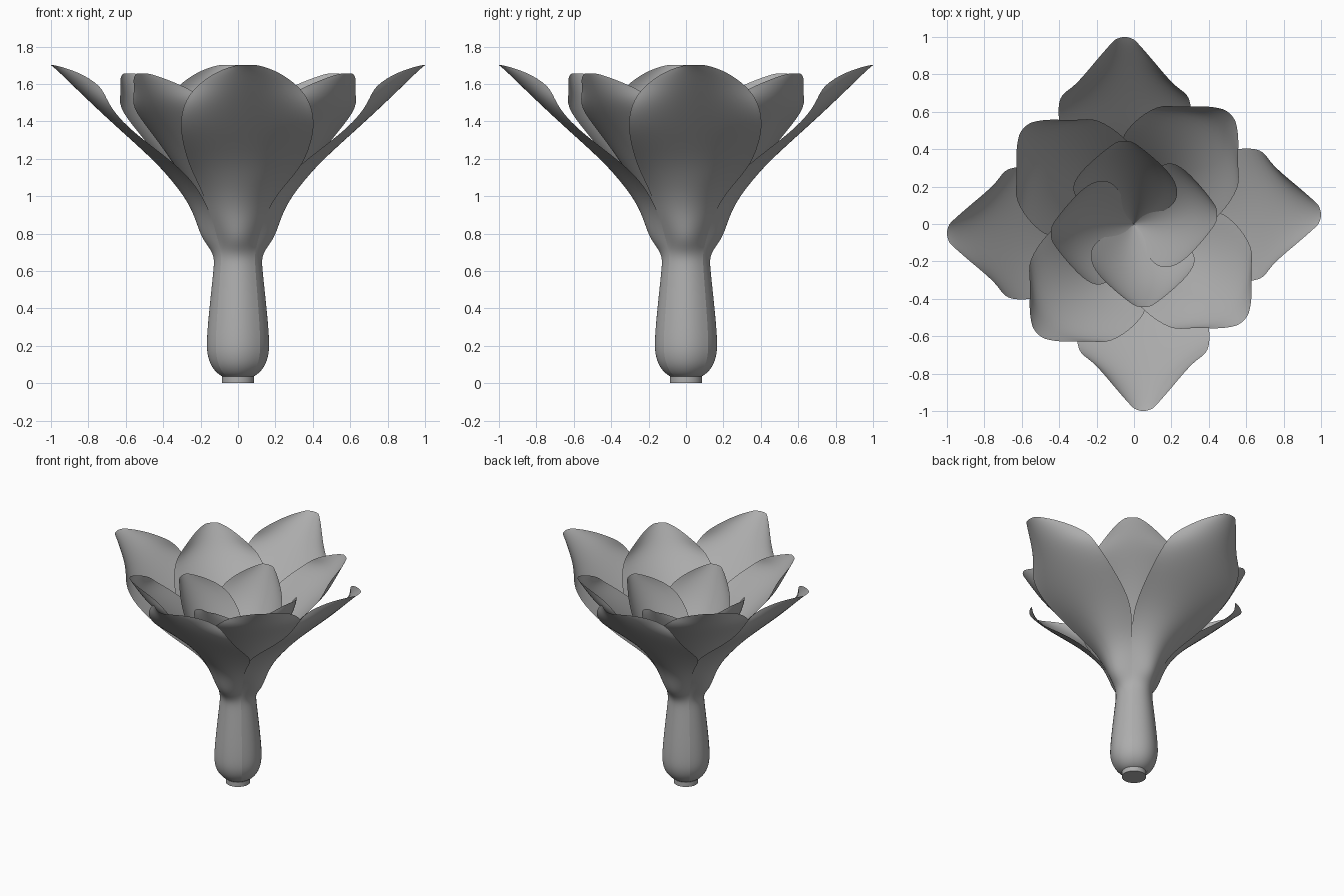
import bpy, bmesh, math

COLS = 8

grey = bpy.data.materials.new("dark_grey")
grey.diffuse_color = (0.42, 0.42, 0.42, 1)


def petal(name, rows, angle):
    """Sheet from rows of (mid radius, height, half width, edge inset, sideways shift)."""
    bm = bmesh.new()
    ca, sa = math.cos(angle), math.sin(angle)
    grid = []
    for r, z, w, d, shift in rows:
        line = []
        for i in range(COLS + 1):
            s = 2 * i / COLS - 1
            u, v = r - d * s * s, shift + w * s
            line.append(bm.verts.new((u * ca - v * sa, u * sa + v * ca, z)))
        grid.append(line)
    for a, b in zip(grid, grid[1:]):
        for i in range(COLS):
            bm.faces.new((a[i], a[i + 1], b[i + 1], b[i]))
    me = bpy.data.meshes.new(name)
    bm.to_mesh(me)
    bm.free()
    for p in me.polygons:
        p.use_smooth = True
    me.materials.append(grey)
    ob = bpy.data.objects.new(name, me)
    bpy.context.collection.objects.link(ob)
    sub = ob.modifiers.new("smooth", 'SUBSURF')
    sub.levels = sub.render_levels = 2


def tube(r, z):
    # quarter of the closed round tube
    return (r, z, r * 0.71, r * 0.29, 0)


# outer petals: lower quarters close into the bulbous tube, tops flare out
outer = [tube(0.07, 0.03), tube(0.105, 0.045), tube(0.145, 0.09), tube(0.165, 0.15),
         tube(0.17, 0.22), tube(0.154, 0.4), tube(0.132, 0.6), tube(0.126, 0.67),
         (0.15, 0.72, 0.095, 0.055, 0), (0.2, 0.78, 0.11, 0.09, 0),
         (0.235, 0.9, 0.15, 0.09, 0), (0.29, 1.0, 0.19, 0.10, 0.01),
         (0.37, 1.1, 0.26, 0.11, 0.03), (0.46, 1.2, 0.32, 0.09, 0.045),
         (0.65, 1.37, 0.365, 0.05, 0.05), (0.79, 1.5, 0.34, 0.09, 0.05),
         (0.885, 1.59, 0.275, 0.16, 0.05), (0.965, 1.67, 0.16, 0.10, 0.05),
         (1.0, 1.7, 0.06, 0.02, 0.05)]

# middle petals on the diagonals
middle = [(0.09, 0.65, 0.06, 0.03, 0), (0.15, 0.8, 0.10, 0.06, 0),
          (0.26, 1.0, 0.20, 0.11, 0.02), (0.40, 1.2, 0.32, 0.17, 0.04),
          (0.53, 1.35, 0.345, 0.16, 0.05), (0.66, 1.48, 0.31, 0.11, 0.05),
          (0.72, 1.56, 0.23, 0.12, 0.05), (0.765, 1.63, 0.12, 0.04, 0.05),
          (0.78, 1.655, 0.05, 0.01, 0.05)]

# inner cup petals
inner = [(0.0, 0.7, 0.004, 0.0, 0), (0.12, 0.9, 0.12, 0.07, 0),
         (0.25, 1.1, 0.25, 0.15, 0.03), (0.34, 1.25, 0.29, 0.16, 0.05),
         (0.40, 1.38, 0.25, 0.13, 0.05), (0.435, 1.47, 0.12, 0.05, 0.05),
         (0.445, 1.5, 0.05, 0.01, 0.05)]

for k in range(4):
    a = k * math.pi / 2
    petal(f"outer_petal_{k + 1}", outer, a)
    petal(f"middle_petal_{k + 1}", middle, a + math.pi / 4)
    petal(f"inner_petal_{k + 1}", inner, a)

# stem stub at the base
bpy.ops.mesh.primitive_cylinder_add(vertices=32, radius=0.086, depth=0.036, location=(0, 0, 0.018))
stub = bpy.context.object
stub.name = "stem_base"
stub.data.materials.append(grey)
bpy.ops.object.shade_smooth_by_angle()
